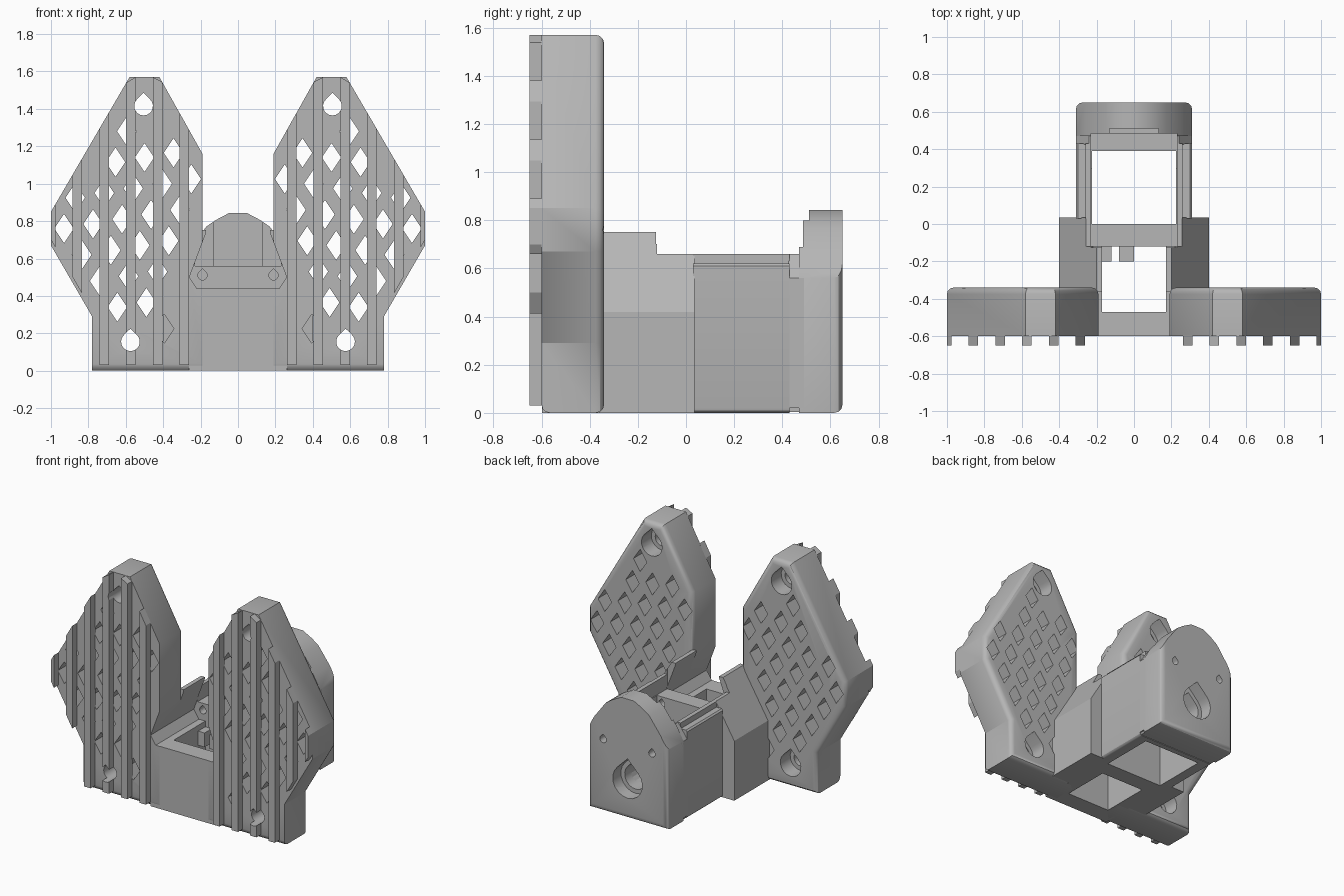
import bpy, bmesh, math

if "Cube" in bpy.data.objects:
    bpy.data.objects.remove(bpy.data.objects["Cube"])

grey = bpy.data.materials.new("plain_grey")
grey.use_nodes = True
grey.diffuse_color = (0.47, 0.47, 0.47, 1)
grey.node_tree.nodes["Principled BSDF"].inputs["Base Color"].default_value = (0.47, 0.47, 0.47, 1)


def add_prism(bm, pts, y0, y1, round_edge=None, radius=0.03):
    """Extrude an x-z outline along y, rounding edges picked by a rule."""
    n = len(pts)
    front = [bm.verts.new((x, y0, z)) for x, z in pts]
    back = [bm.verts.new((x, y1, z)) for x, z in pts]
    faces = [bm.faces.new(front), bm.faces.new(back[::-1])]
    for i in range(n):
        j = (i + 1) % n
        faces.append(bm.faces.new((front[j], front[i], back[i], back[j])))
    bmesh.ops.recalc_face_normals(bm, faces=faces)
    if round_edge:
        edges = [e for e in bm.edges if round_edge(e.verts[0].co, e.verts[1].co)]
        bmesh.ops.bevel(bm, geom=edges, offset=radius, segments=3, profile=0.5, affect='EDGES')


def finish(name, bm):
    mesh = bpy.data.meshes.new(name)
    bm.to_mesh(mesh)
    bm.free()
    mesh.materials.append(grey)
    ob = bpy.data.objects.new(name, mesh)
    bpy.context.collection.objects.link(ob)
    return ob


def prisms(name, parts, **kw):
    bm = bmesh.new()
    for pts, y0, y1 in parts:
        add_prism(bm, pts, y0, y1, **kw)
    return finish(name, bm)


def rect(x0, x1, z0, z1):
    return [(x0, z0), (x1, z0), (x1, z1), (x0, z1)]


def both(half):
    return half + [(-x, z) for x, z in reversed(half)]


def flip(pts, s):
    return [(s * x, z) for x, z in pts]


def teardrop(cx, cz, r):
    arc = [math.radians(135 + 270 * i / 14) for i in range(15)]
    return [(cx + r * math.cos(a), cz + r * math.sin(a)) for a in arc] + [(cx, cz + r * 1.41)]


def cut(ob, cutters):
    """Subtract each cutter and bake the result."""
    for c in cutters:
        c.hide_render = True
        m = ob.modifiers.new("cut", 'BOOLEAN')
        m.operation, m.solver, m.object = 'DIFFERENCE', 'EXACT', c
    deps = bpy.context.evaluated_depsgraph_get()
    mesh = bpy.data.meshes.new_from_object(ob.evaluated_get(deps))
    ob.modifiers.clear()
    ob.data = mesh


def smooth(ob):
    bpy.ops.object.select_all(action='DESELECT')
    ob.select_set(True)
    bpy.context.view_layer.objects.active = ob
    bpy.ops.object.shade_smooth_by_angle(angle=math.radians(30))


def top_z(x):
    return min(1.57, 1.57 - (0.42 - x) * 1.78, 1.57 - (x - 0.58) * 1.714)


def low_z(x):
    return max(0, 0.29 + (x - 0.78) * 1.727) if x > 0.78 else 0


def diamonds():
    """Skewed lattice of diamond openings kept inside the wing outline."""
    for i in range(-9, 10):
        for j in range(-7, 8):
            x, z = 0.5 - 0.06 * i + 0.155 * j, 1.14 + 0.165 * i - 0.025 * j
            if not (0.25 < x < 0.94 and low_z(x) + 0.17 < z < top_z(x) - 0.1):
                continue
            if any(math.hypot(x - a, z - b) < 0.14 for a, b in SCREWS):
                continue
            if x < 0.34 and z < 0.75:
                continue
            yield [(x - 0.052, z), (x, z - 0.078), (x + 0.052, z), (x, z + 0.078)]


SCREWS = [(0.505, 1.415), (0.575, 0.155)]
WING = [(0.19, 0), (0.78, 0), (0.78, 0.29), (1, 0.67), (1, 0.85),
        (0.58, 1.57), (0.42, 1.57), (0.19, 1.16)]
temp = []

# Tapered front channel shared by wings and middle block
channel = prisms("channel_cutter", [(both([(0.22, 0.44), (0.26, 0.5), (0.17, 0.74), (0.17, 0.9)]), -0.7, -0.12)])
temp.append(channel)

# Wings with ribs
for s, side in ((1, "left"), (-1, "right")):
    wing = prisms(side + "_wing", [(flip(WING, s), -0.60, -0.34)], radius=0.035,
                  round_edge=lambda a, b: (a.y > -0.4 and b.y > -0.4) or max(a.z, b.z) < 0.01
                  and abs(a.y - b.y) < 0.01)
    holes = prisms("lattice_cutter", [(flip(d, s), -0.7, -0.2) for d in diamonds()])
    screws = prisms("screw_cutter", [(flip(teardrop(x, z, 0.05), s), -0.7, -0.2) for x, z in SCREWS])
    pockets = prisms("pocket_cutter", [(flip(teardrop(x, z, 0.08), s), -0.45, -0.2) for x, z in SCREWS])
    cut(wing, [holes, screws, pockets, channel])
    smooth(wing)

    strips = []
    for k in range(6):
        x0 = 0.262 + 0.143 * k
        x1 = min(x0 + 0.05, 1)
        strip = [(x0, low_z(x0) + 0.03), (x1, low_z(x1) + 0.03), (x1, top_z(x1)), (x0, top_z(x0))]
        strips.append((flip(strip, s), -0.65, -0.595))
    ribs = prisms(side + "_ribs", strips)
    cut(ribs, [screws])
    temp += [holes, screws, pockets]

# Middle block joining the wings to the rear housing
middle = prisms("middle_block", [(both([(0.4, 0), (0.4, 0.42), (0.2, 0.752)]), -0.36, 0.035)])
step = prisms("step_cutter", [(rect(-0.5, 0.5, 0.66, 1), -0.12, 0.3)])
front_well = prisms("front_well_cutter", [(rect(-0.17, 0.17, -0.1, 1), -0.47, -0.12)])
rear_well = prisms("rear_well_cutter", [(rect(-0.225, 0.225, -0.1, 1), 0.0, 0.39)])
upper_well = prisms("upper_well_cutter", [(rect(-0.23, 0.23, 0.56, 1), -0.125, 0.485)])
back_well = prisms("back_well_cutter", [(rect(-0.23, 0.23, 0.4, 1.1), 0.3, 0.485)])
groove = prisms("groove_cutter", [(rect(-0.13, 0.13, 0.45, 1.2), 0.31, 0.51)])
pilot_holes = prisms("pilot_hole_cutter", [(teardrop(s * 0.19, 0.51, 0.025), -0.2, 0.8) for s in (1, -1)])
cut(middle, [channel, step, front_well, rear_well, upper_well, pilot_holes])

# Front plate between the wings
plate = prisms("front_plate", [(rect(-0.262, 0.262, 0, 0.44), -0.598, -0.35)])
cut(plate, [front_well])

# Rear housing body with a low ledge along each side
body = prisms("rear_body", [(both([(0.31, 0), (0.31, 0.61), (0.3, 0.62), (0.26, 0.62), (0.26, 0.66)]), 0.03, 0.43)],
              radius=0.02, round_edge=lambda a, b: max(a.z, b.z) < 0.01 and abs(a.x - b.x) < 0.01)
shoulder = prisms("rear_shoulder", [(both([(0.31, 0.02), (0.31, 0.56), (0.24, 0.66)]), 0.425, 0.49)])
shaft = prisms("shaft_cutter", [(teardrop(0, 0.26, 0.085), 0.3, 0.8)])
cut(body, [rear_well, upper_well, back_well, shaft])
cut(shoulder, [back_well, groove, shaft])
smooth(body)

# Rear end wall with a recessed shaft opening and two pilot holes
wall_outline = both([(0.31, 0), (0.31, 0.56), (0.26, 0.65), (0.17, 0.77), (0.12, 0.805), (0.05, 0.842)])
wall = prisms("rear_wall", [(wall_outline, 0.47, 0.65)], radius=0.035,
              round_edge=lambda a, b: a.y > 0.6 and b.y > 0.6 and max(a.z, b.z) < 0.57)
recess = prisms("recess_cutter", [(teardrop(0, 0.26, 0.115), 0.56, 0.9)])
cut(wall, [back_well, groove, shaft, recess, pilot_holes])
smooth(wall)

# Floor strip under the housing, closing the wall to the body
floor = prisms("rear_floor", [(rect(-0.3, 0.3, 0.004, 0.1), 0.4, 0.5)])

# Small hook on the cross bar
prisms("cable_hook", [(rect(-0.17, -0.12, 0.3, 0.4), -0.2, -0.11),
                      (rect(-0.08, 0, 0.3, 0.4), -0.2, -0.11)])

temp += [step, front_well, rear_well, upper_well, back_well, groove, pilot_holes, shaft, recess]
for helper in temp:
    bpy.data.objects.remove(helper)
